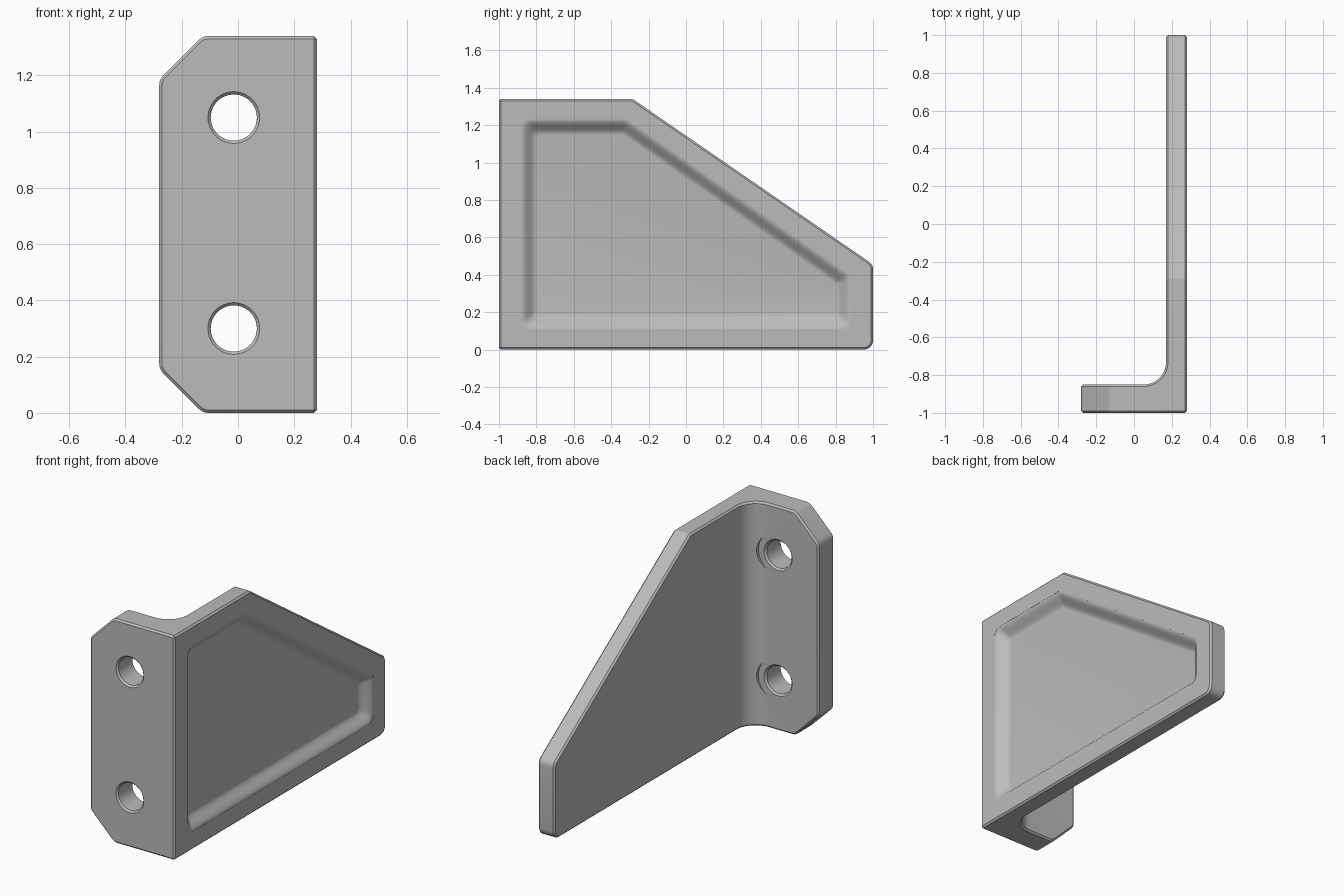
import bpy, bmesh
from math import sin, cos, tan, pi, radians
from mathutils import Vector

cube = bpy.data.objects.get("Cube")
if cube:
    bpy.data.objects.remove(cube, do_unlink=True)

grey = bpy.data.materials.new("plain grey")
grey.use_nodes = True
colour = (0.5, 0.5, 0.5, 1)
grey.diffuse_color = colour
grey.node_tree.nodes["Principled BSDF"].inputs["Base Color"].default_value = colour


def rounded(points, steps=6):
    """Outline from (a, b, radius) corners; radius 0 stays sharp."""
    out = []
    for i, (a, b, r) in enumerate(points):
        p = Vector((a, b))
        if not r:
            out.append(p)
            continue
        u = (Vector(points[i - 1][:2]) - p).normalized()
        v = (Vector(points[(i + 1) % len(points)][:2]) - p).normalized()
        half = u.angle(v) / 2
        centre = p + (u + v).normalized() * (r / sin(half))
        start = p + u * (r / tan(half)) - centre
        end = p + v * (r / tan(half)) - centre
        sweep = start.angle(end)
        for k in range(steps + 1):
            t = k / steps
            arc = (start * sin((1 - t) * sweep) + end * sin(t * sweep)) / sin(sweep)
            out.append(centre + arc)
    return out


def inset(points, d, radius):
    """Move every side of a counter-clockwise outline inward by d."""
    out = []
    for i, p in enumerate(points):
        p = Vector(p)
        e1 = (p - Vector(points[i - 1])).normalized()
        e2 = (Vector(points[(i + 1) % len(points)]) - p).normalized()
        n1, n2 = Vector((-e1.y, e1.x)), Vector((-e2.y, e2.x))
        q = p + (n1 + n2) * (d / (1 + n1.dot(n2)))
        out.append((q.x, q.y, radius))
    return out


def loft(name, rings):
    """Closed solid through equal-length rings of 3D points."""
    bm = bmesh.new()
    loops = [[bm.verts.new(p) for p in ring] for ring in rings]
    bm.faces.new(loops[0])
    bm.faces.new(loops[-1])
    for low, high in zip(loops, loops[1:]):
        for i in range(len(low)):
            bm.faces.new((low[i - 1], low[i], high[i], high[i - 1]))
    bmesh.ops.recalc_face_normals(bm, faces=bm.faces)
    mesh = bpy.data.meshes.new(name)
    bm.to_mesh(mesh)
    bm.free()
    obj = bpy.data.objects.new(name, mesh)
    bpy.context.collection.objects.link(obj)
    return obj


def apply(obj, mod):
    bpy.context.view_layer.objects.active = obj
    bpy.ops.object.modifier_apply(modifier=mod.name)


def combine(obj, cutter, operation):
    mod = obj.modifiers.new(operation.lower(), 'BOOLEAN')
    mod.operation, mod.object, mod.solver = operation, cutter, 'EXACT'
    apply(obj, mod)
    bpy.data.objects.remove(cutter, do_unlink=True)


# L-shaped plan with a filleted inner corner
plan = rounded([(-.28, -1, 0), (.28, -1, 0), (.28, 1, 0), (.17, 1, 0),
                (.17, -.85, .12), (-.28, -.85, 0)], 12)
bracket = loft("angle_bracket", [[(p.x, p.y, z) for p in plan] for z in (0, 1.34)])
bracket.data.materials.append(grey)

# Sloping web outline, seen from the side
side = rounded([(-1.2, 0, 0), (1, 0, .05), (1, .455, .05),
                (-.285, 1.34, .03), (-1.2, 1.34, 0)])
combine(bracket, loft("side_outline", [[(x, p.x, p.y) for p in side]
                                       for x in (-.5, .5)]), 'INTERSECT')

# Clipped flange outline, seen from the front
front = rounded([(-.28, .155, .05), (-.125, 0, .05), (.5, 0, 0),
                 (.5, 1.34, 0), (-.125, 1.34, .05), (-.28, 1.185, .05)])
combine(bracket, loft("front_outline", [[(p.x, y, p.y) for p in front]
                                        for y in (-1.2, 1.2)]), 'INTERSECT')

# Small chamfer on all sharp edges
bm = bmesh.new()
bm.from_mesh(bracket.data)
bmesh.ops.remove_doubles(bm, verts=bm.verts, dist=.0005)
bmesh.ops.dissolve_limit(bm, angle_limit=radians(1), verts=bm.verts, edges=bm.edges)
bm.to_mesh(bracket.data)
bm.free()
chamfer = bracket.modifiers.new("chamfer", 'BEVEL')
chamfer.width, chamfer.segments = .01, 1
chamfer.limit_method, chamfer.angle_limit = 'ANGLE', radians(40)
apply(bracket, chamfer)

# Shallow recess with softly curved walls on the outer face
panel = [(-.88, .11), (.88, .11), (.88, .395), (-.315, 1.23), (-.88, 1.23)]
rings = []
for k in range(-1, 11):
    t = max(k, 0) / 10
    depth = .05 * t * t * (3 - 2 * t)
    x = .3 if k < 0 else .279 - depth
    ring = rounded(inset(panel, .08 * t, .05 - .03 * t))
    rings.append([(x, p.x, p.y) for p in ring])
combine(bracket, loft("recess", rings), 'DIFFERENCE')

# Two chamfered screw holes with a spot face cut into the fillet
drill = [(-1.01, .102), (-.99, .082), (-.86, .082), (-.849, .093),
         (-.849, .13), (-.7, .13)]
for z in (.3, 1.05):
    rings = [[(-.015 + r * cos(a * pi / 24), y, z + r * sin(a * pi / 24))
              for a in range(48)] for y, r in drill]
    combine(bracket, loft("hole", rings), 'DIFFERENCE')

for face in bracket.data.polygons:
    face.material_index = 0
bpy.ops.object.select_all(action='DESELECT')
bracket.select_set(True)
bpy.context.view_layer.objects.active = bracket
bpy.ops.object.shade_smooth_by_angle(angle=radians(30))
